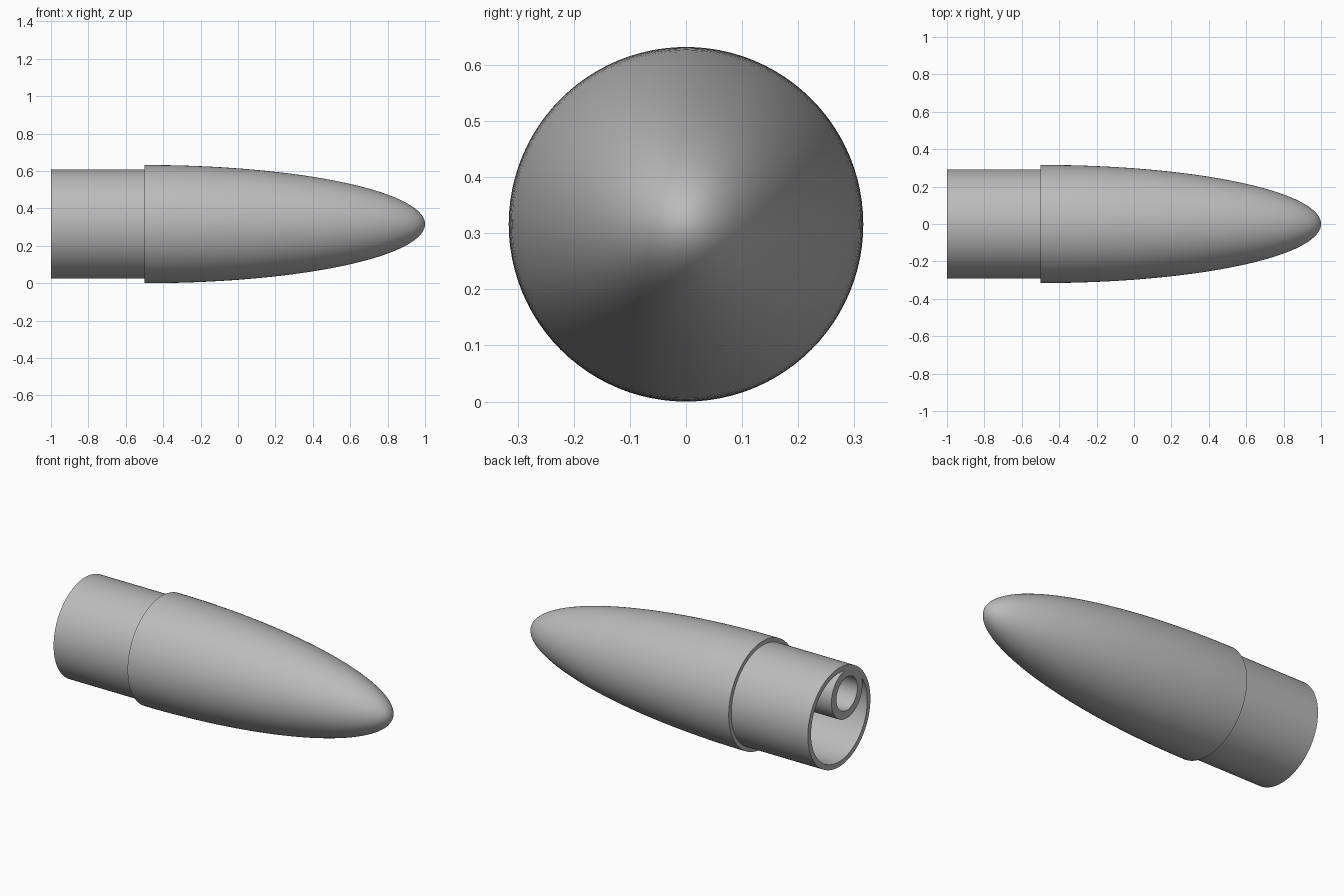
import bpy
import bmesh
import math

cube = bpy.data.objects.get("Cube")
if cube:
    bpy.data.objects.remove(cube)

AXIS_Z = 0.316          # height of the centre line
BASE, STEP, TIP = -1.0, -0.5, 1.0

grey = bpy.data.materials.new("light_grey")
grey.use_nodes = True
colour = (0.5, 0.5, 0.5, 1)
grey.diffuse_color = colour
grey.node_tree.nodes["Principled BSDF"].inputs["Base Color"].default_value = colour


def lathe(name, profile, y=0.0, z=AXIS_Z, closed=False, sides=96):
    """Spin an (x, radius) profile around a line parallel to x."""
    bm = bmesh.new()
    verts = [bm.verts.new((x, 0, r)) for x, r in profile]
    edges = [bm.edges.new(pair) for pair in zip(verts, verts[1:])]
    if closed:
        edges.append(bm.edges.new((verts[-1], verts[0])))
    bmesh.ops.spin(bm, geom=verts + edges, cent=(0, 0, 0), axis=(1, 0, 0),
                   angle=math.tau, steps=sides, use_duplicate=False)
    bmesh.ops.remove_doubles(bm, verts=bm.verts, dist=1e-5)
    bmesh.ops.recalc_face_normals(bm, faces=bm.faces)
    mesh = bpy.data.meshes.new(name)
    bm.to_mesh(mesh)
    bm.free()
    obj = bpy.data.objects.new(name, mesh)
    obj.location = (0, y, z)
    mesh.materials.append(grey)
    bpy.context.collection.objects.link(obj)
    bpy.ops.object.select_all(action='DESELECT')
    obj.select_set(True)
    bpy.context.view_layer.objects.active = obj
    bpy.ops.object.shade_smooth_by_angle(angle=math.radians(35))
    return obj


def half_ellipse(radius, length, steps=40):
    """Profile points from the widest ring to the tip."""
    points = []
    for i in range(steps + 1):
        a = i / steps * math.pi / 2
        points.append((STEP + length * math.sin(a), max(0.0, radius * math.cos(a))))
    return points


# Hollow nose with its stepped-in shoulder
outer = [(BASE, 0.292), (STEP, 0.292)] + half_ellipse(0.316, TIP - STEP)
inner = [(BASE, 0.262)] + half_ellipse(0.262, TIP - STEP - 0.05)
lathe("nose_shell", outer + inner[::-1], closed=False)

# Annular rim closing the open end
lathe("shoulder_rim", [(BASE, 0.262), (BASE, 0.292)])

# Off-centre tube fixed to the inside wall
lathe("inner_tube", [(BASE, 0.145), (STEP, 0.145), (STEP, 0.098), (BASE, 0.098)],
      y=-0.073, z=AXIS_Z + 0.113, closed=True, sides=64)
